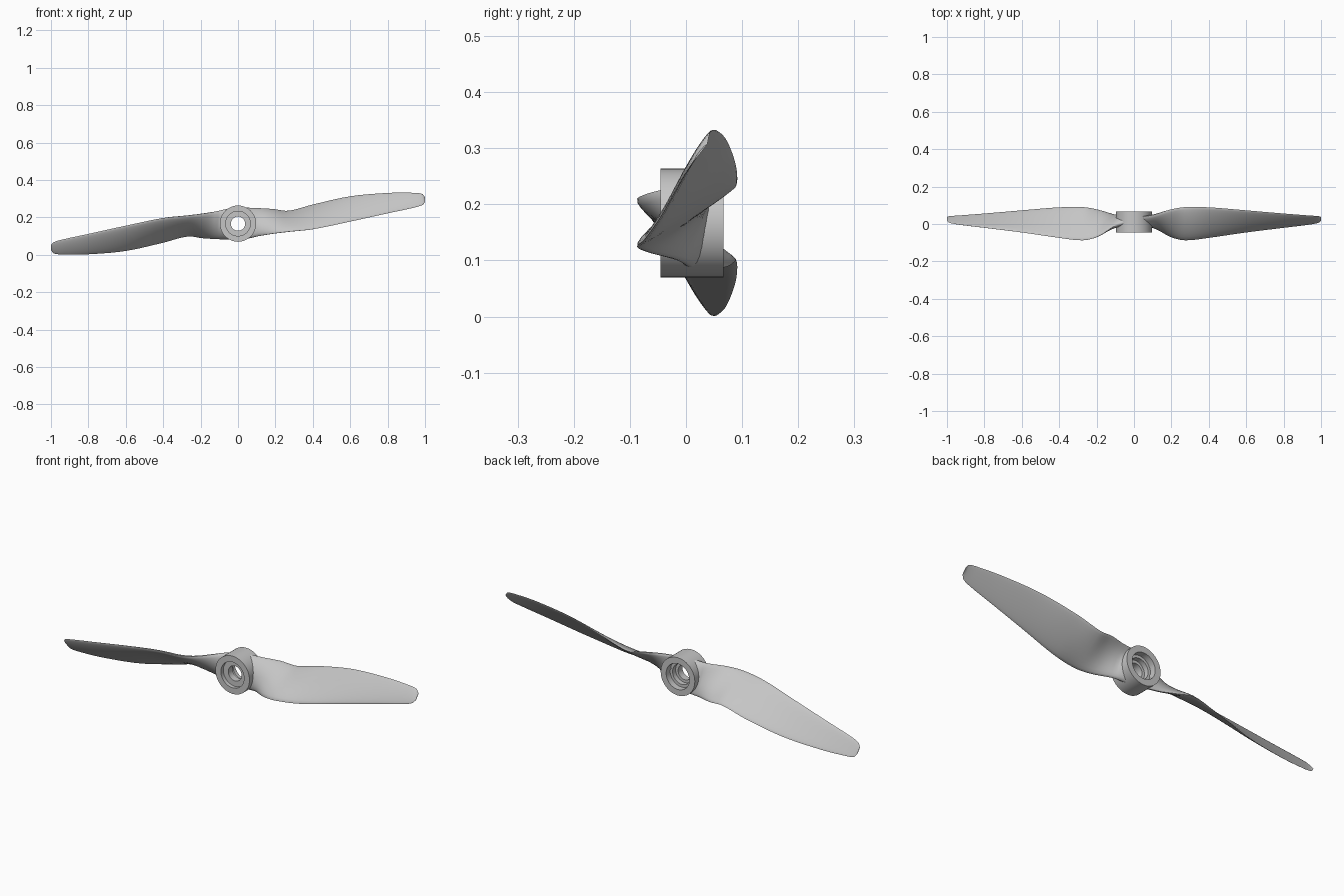
import bpy, bmesh, math
from mathutils import Vector

cube = bpy.data.objects.get("Cube")
if cube:
    bpy.data.objects.remove(cube)

grey = bpy.data.materials.new("light grey plastic")
grey.use_nodes = True
colour = (0.56, 0.56, 0.56, 1)
grey.diffuse_color = colour
grey.node_tree.nodes["Principled BSDF"].inputs["Base Color"].default_value = colour

AXIS_Z = 0.167


def finish(name, bm, angle):
    bmesh.ops.recalc_face_normals(bm, faces=bm.faces)
    mesh = bpy.data.meshes.new(name)
    bm.to_mesh(mesh)
    bm.free()
    mesh.materials.append(grey)
    obj = bpy.data.objects.new(name, mesh)
    bpy.context.collection.objects.link(obj)
    obj.location.z = AXIS_Z
    bpy.ops.object.select_all(action='DESELECT')
    obj.select_set(True)
    bpy.context.view_layer.objects.active = obj
    bpy.ops.object.shade_smooth_by_angle(angle=math.radians(angle))
    return obj


def skin(bm, rings, loop=False):
    """Bridge successive closed rings of vertices."""
    pairs = list(zip(rings, rings[1:]))
    if loop:
        pairs.append((rings[-1], rings[0]))
    for a, b in pairs:
        n = len(a)
        for i in range(n):
            bm.faces.new((a[i], a[(i + 1) % n], b[(i + 1) % n], b[i]))


# Hub: (radius, y) profile with a stepped bore, turned round the y axis
hub_profile = [(0.097, -0.045), (0.097, 0.067), (0.066, 0.067), (0.066, 0.035),
               (0.052, 0.035), (0.052, 0.01), (0.038, 0.01), (0.038, -0.025),
               (0.066, -0.025), (0.066, -0.045)]
SEG = 48
bm = bmesh.new()
turned = [[bm.verts.new((r * math.cos(t), y, r * math.sin(t)))
           for t in (math.tau * i / SEG for i in range(SEG))] for r, y in hub_profile]
skin(bm, turned, loop=True)
finish("hub", bm, 30)

# Blade stations: x, lower edge y and z, upper edge y and z, thickness
stations = [Vector(s) for s in (
    (0.05, 0.01, 0.085, 0.035, 0.253, 0.055),
    (0.11, -0.015, 0.100, 0.050, 0.250, 0.045),
    (0.19, -0.066, 0.114, 0.076, 0.244, 0.034),
    (0.27, -0.087, 0.124, 0.090, 0.235, 0.028),
    (0.40, -0.074, 0.137, 0.089, 0.269, 0.023),
    (0.60, -0.045, 0.178, 0.073, 0.313, 0.018),
    (0.80, -0.020, 0.222, 0.056, 0.331, 0.013),
    (0.93, -0.004, 0.250, 0.046, 0.332, 0.009),
    (0.985, 0.006, 0.266, 0.042, 0.326, 0.006),
    (1.0, 0.016, 0.281, 0.038, 0.308, 0.003))]


def smooth_stations(pts, steps):
    """Catmull-Rom interpolation through the stations."""
    out = []
    for i in range(len(pts) - 1):
        a, b = pts[i], pts[i + 1]
        p = pts[max(i - 1, 0)]
        q = pts[min(i + 2, len(pts) - 1)]
        h = b[0] - a[0]
        ma = (b - p) * (h / (b[0] - p[0]))
        mb = (q - a) * (h / (q[0] - a[0]))
        for k in range(steps):
            t = k / steps
            out.append(a * (2*t**3 - 3*t**2 + 1) + ma * (t**3 - 2*t**2 + t)
                       + b * (3*t**2 - 2*t**3) + mb * (t**3 - t**2))
    out.append(pts[-1])
    return out


def section(s, count=12):
    """Thin cambered aerofoil outline between the two edges."""
    x, yl, zl, yu, zu, thick = s
    lower, upper = Vector((x, yl, zl - AXIS_Z)), Vector((x, yu, zu - AXIS_Z))
    chord = upper - lower
    normal = Vector((0, -chord.z, chord.y)).normalized()
    points = []
    for i in range(2 * count):
        t = math.pi * i / count
        u = (1 - math.cos(t)) / 2
        half = thick * 0.5 * math.sin(t) * (1.15 - 0.3 * u)
        camber = 0.2 * thick * 4 * u * (1 - u)
        points.append(lower + chord * u + normal * (half + camber))
    return points


def blade(name, turn):
    bm = bmesh.new()
    rings = []
    for k, s in enumerate(smooth_stations(stations, 5)):
        pts = section(s)
        if k < 5:
            # Wrap the root onto the round wall of the hub
            for p in pts:
                wall = math.sqrt(max(0, 0.09 ** 2 - p.z ** 2))
                p.x = wall + (0.11 - wall) * k / 5
        rings.append([bm.verts.new((p.x * turn, p.y, p.z * turn)) for p in pts])
    skin(bm, rings)
    bm.faces.new(rings[0])
    bm.faces.new(rings[-1])
    finish(name, bm, 50)


# Two blades, half a turn apart round the shaft
blade("left_blade", 1)
blade("right_blade", -1)
